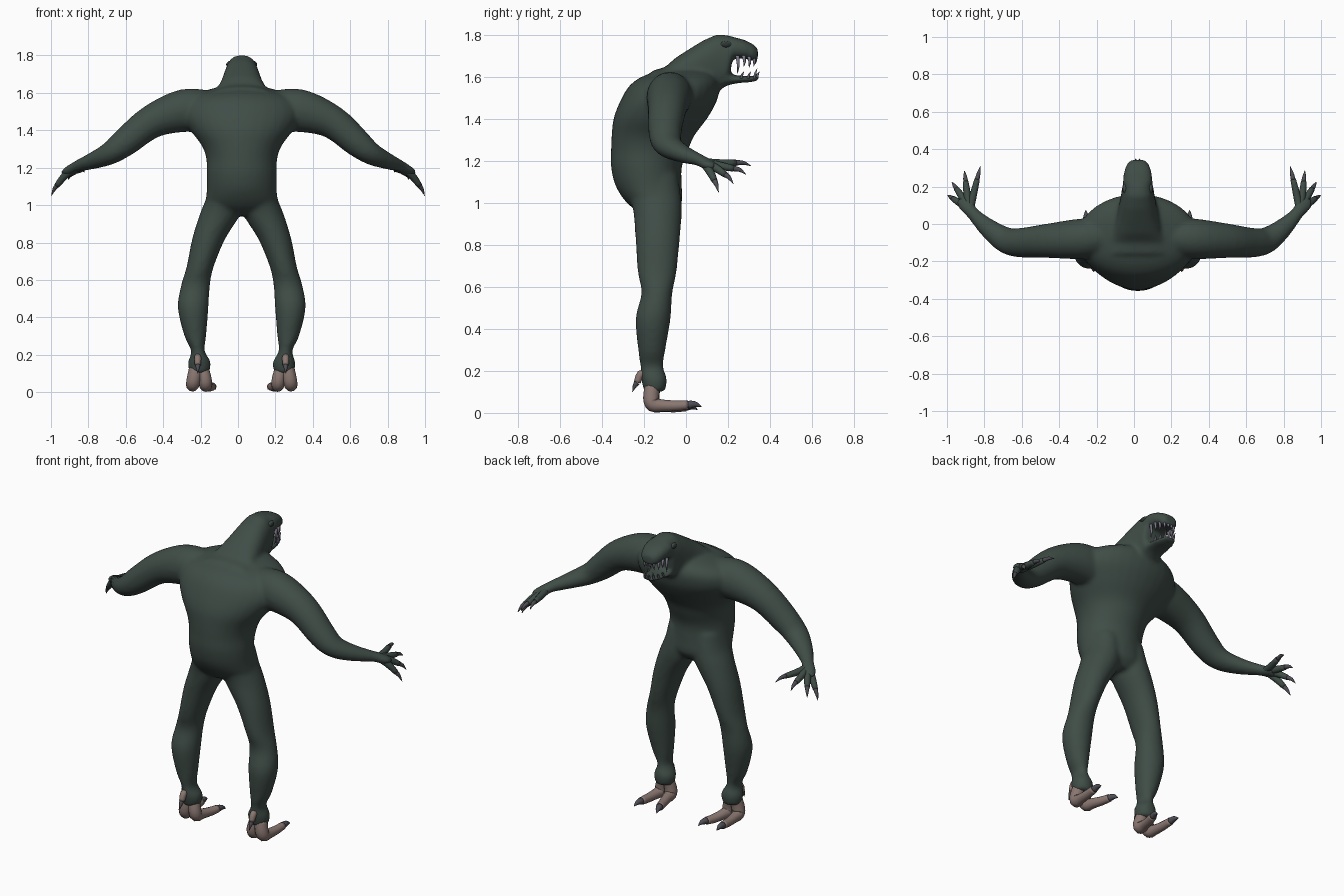
import bpy, bmesh, math
from mathutils import Vector

C = 0.02  # body axis sits slightly off centre; hands reach evenly to both sides
X, Y, Z = Vector((1, 0, 0)), Vector((0, 1, 0)), Vector((0, 0, 1))


def material(name, rgb):
    m = bpy.data.materials.new(name)
    m.diffuse_color = (*rgb, 1)
    return m


SKIN = material("dark green skin", (0.050, 0.073, 0.062))
TOE = material("pinkish brown toe", (0.255, 0.185, 0.165))
CLAW = material("grey claw", (0.075, 0.075, 0.09))
TOOTH = material("grey tooth", (0.19, 0.185, 0.24))
EYE = material("dark eye", (0.025, 0.033, 0.032))


def side(s, x):
    return s * x + C * min(1, max(0, (1 - x) / 0.5))


def power(v, e):
    return math.copysign(abs(v) ** e, v)


def loft(bm, rings, a=None, b=None, up=Z, n=24, e=1.0):
    """Rings (x, y, z, ra, rb); fixed axes a, b or following the path; e < 1 is boxier."""
    pts = [Vector(r[:3]) for r in rings]
    loops = []
    for i, r in enumerate(rings):
        u, v = a, b
        if a is None:
            t = (pts[min(i + 1, len(pts) - 1)] - pts[max(i - 1, 0)]).normalized()
            u = t.cross(up).normalized()
            v = u.cross(t)
        loops.append([bm.verts.new(pts[i] + u * r[3] * power(math.cos(k * math.tau / n), e)
                                   + v * r[-1] * power(math.sin(k * math.tau / n), e))
                      for k in range(n)])
    faces = [bm.faces.new(loops[0][::-1]), bm.faces.new(loops[-1])]
    for p, q in zip(loops, loops[1:]):
        for k in range(n):
            faces.append(bm.faces.new((p[k], p[(k + 1) % n], q[(k + 1) % n], q[k])))
    return faces


def finish(bm, name, *mats):
    bmesh.ops.recalc_face_normals(bm, faces=bm.faces)
    for f in bm.faces:
        f.smooth = True
    me = bpy.data.meshes.new(name)
    bm.to_mesh(me)
    bm.free()
    for m in mats:
        me.materials.append(m)
    ob = bpy.data.objects.new(name, me)
    bpy.context.collection.objects.link(ob)
    return ob


def spline(rings, steps=4):
    """Smooth the ring list with Catmull-Rom interpolation."""
    out = []
    for i in range(len(rings) - 1):
        p0, p1, p2, p3 = (rings[min(max(i + j, 0), len(rings) - 1)] for j in (-1, 0, 1, 2))
        for k in range(steps):
            t = k / steps
            out.append(tuple(0.5 * (2 * q1 + (q2 - q0) * t + (2 * q0 - 5 * q1 + 4 * q2 - q3) * t * t
                                    + (3 * q1 - q0 - 3 * q2 + q3) * t ** 3)
                             for q0, q1, q2, q3 in zip(p0, p1, p2, p3)))
    return out + [rings[-1]]


# Body: torso, head, jaw, legs and arms fused into one skin
body = bmesh.new()
torso = [(0.945, -0.21, -0.06, 0.13), (1.0, -0.282, -0.02, 0.19), (1.08, -0.335, -0.02, 0.187),
         (1.17, -0.357, -0.02, 0.187), (1.25, -0.357, 0.01, 0.19), (1.32, -0.354, 0.04, 0.215),
         (1.40, -0.345, 0.10, 0.275), (1.48, -0.315, 0.145, 0.32), (1.55, -0.275, 0.16, 0.31),
         (1.595, -0.22, 0.15, 0.25), (1.63, -0.13, 0.12, 0.13)]
loft(body, spline([(C, (y0 + y1) / 2, z, w, (y1 - y0) / 2) for z, y0, y1, w in torso]), X, Y, n=32)

head = [(-0.16, 1.42, 1.63, 0.20), (-0.10, 1.43, 1.645, 0.175), (-0.05, 1.44, 1.69, 0.14),
        (0.02, 1.46, 1.735, 0.118), (0.08, 1.48, 1.772, 0.105), (0.15, 1.53, 1.803, 0.09),
        (0.20, 1.56, 1.797, 0.083), (0.222, 1.685, 1.79, 0.08), (0.28, 1.687, 1.775, 0.074),
        (0.32, 1.672, 1.755, 0.060), (0.342, 1.68, 1.735, 0.038)]
loft(body, [(C, y, (z0 + z1) / 2, w, (z1 - z0) / 2) for y, z0, z1, w in head], X, Z, n=32, e=0.8)

jaw = [(0.14, 1.53, 1.615, 0.07), (0.20, 1.56, 1.612, 0.07), (0.25, 1.57, 1.606, 0.066),
       (0.30, 1.573, 1.604, 0.055), (0.345, 1.58, 1.606, 0.034)]
loft(body, [(C, y, (z0 + z1) / 2, w, (z1 - z0) / 2) for y, z0, z1, w in jaw], X, Z)

leg = [(1.13, 0.0, 0.175, -0.29, -0.04), (1.04, 0.0, 0.19, -0.27, -0.025),
       (0.95, 0.008, 0.225, -0.25, -0.02), (0.82, 0.088, 0.265, -0.24, -0.03),
       (0.67, 0.15, 0.295, -0.23, -0.045), (0.57, 0.17, 0.325, -0.212, -0.065),
       (0.45, 0.178, 0.342, -0.24, -0.073), (0.30, 0.19, 0.307, -0.228, -0.098),
       (0.22, 0.198, 0.27, -0.218, -0.108), (0.16, 0.165, 0.288, -0.213, -0.09),
       (0.10, 0.175, 0.28, -0.20, -0.10)]
arm = [(0.18, -0.07, 1.50, 0.10, 0.112), (0.31, -0.08, 1.505, 0.108, 0.115),
       (0.48, -0.09, 1.447, 0.092, 0.090), (0.62, -0.10, 1.335, 0.079, 0.076),
       (0.70, -0.085, 1.275, 0.07, 0.06), (0.79, -0.02, 1.235, 0.052, 0.044),
       (0.87, 0.06, 1.205, 0.035, 0.030), (0.90, 0.105, 1.182, 0.047, 0.027),
       (0.91, 0.14, 1.17, 0.042, 0.020)]
for s in (1, -1):
    loft(body, spline([(side(s, (a + b) / 2), (c + d) / 2, z, (b - a) / 2, (d - c) / 2)
                       for z, a, b, c, d in leg]), X, Y)
    loft(body, spline([(side(s, r[0]), *r[1:]) for r in arm]))
skin = finish(body, "body", SKIN)
mod = skin.modifiers.new("fuse", 'REMESH')
mod.mode, mod.voxel_size, mod.use_smooth_shade = 'VOXEL', 0.011, True
mod = skin.modifiers.new("soften", 'SMOOTH')
mod.factor, mod.iterations = 0.5, 10


def digit(name, s, path, tip, up, mat):
    """Fleshy digit along path, ending in a tapered claw."""
    bm = bmesh.new()
    rings = spline([(side(s, r[0]), *r[1:]) for r in path], 3)
    loft(bm, rings, up=up, n=12)
    x, y, z, r = rings[-1]
    end = Vector((side(s, tip[0]), tip[1], tip[2]))
    mid = Vector((x, y, z)).lerp(end, 0.5) + Vector((0, 0, 0.007))
    for f in loft(bm, spline([(x, y, z, r * 0.9), (*mid, r * 0.65), (*end, 0.001)], 3), up=up, n=12):
        f.material_index = 1
    finish(bm, name, mat, CLAW)


# Fingers: knuckle position and claw tip
fingers = [((0.868, 0.14, 1.188), (0.828, 0.31, 1.175)), ((0.895, 0.15, 1.178), (0.91, 0.285, 1.135)),
           ((0.918, 0.138, 1.168), (0.975, 0.225, 1.09)), ((0.930, 0.11, 1.155), (0.998, 0.155, 1.05))]
toes = [([(0.245, -0.16, 0.125, 0.037), (0.256, -0.166, 0.07, 0.038), (0.262, -0.155, 0.040, 0.036),
          (0.267, -0.115, 0.035, 0.029), (0.272, -0.05, 0.034, 0.025), (0.275, 0.01, 0.038, 0.022)],
         (0.278, 0.075, 0.03), X),
        ([(0.21, -0.155, 0.125, 0.034), (0.197, -0.163, 0.07, 0.036), (0.193, -0.152, 0.038, 0.035),
          (0.187, -0.11, 0.033, 0.029), (0.172, -0.05, 0.028, 0.025), (0.157, 0.0, 0.030, 0.022)],
         (0.14, 0.055, 0.015), X),
        # rear spur
        ([(0.235, -0.185, 0.19, 0.012), (0.235, -0.215, 0.185, 0.019),
          (0.235, -0.232, 0.145, 0.016)], (0.235, -0.255, 0.10), X)]
for s, label in ((1, "right"), (-1, "left")):
    for i, (k, t) in enumerate(fingers):
        k, t, w = Vector(k), Vector(t), Vector((0.88, 0.075, 1.198))
        bend = k.lerp(t, 0.58) + Vector((0, 0, 0.010))
        digit(f"{label}_finger_{i + 1}", s, [(*w, 0.018), (*k, 0.020), (*bend, 0.0145)], t, Z, SKIN)
    for i, (path, tip, up) in enumerate(toes):
        digit(f"{label}_toe_{i + 1}", s, path, tip, up, TOE)

    # Eye with a slim brow ring
    for name, grow, dx, mat in (("eye_rim", 1.25, -0.003, SKIN), ("eye", 1.0, 0.0, EYE)):
        bm = bmesh.new()
        bmesh.ops.create_uvsphere(bm, u_segments=20, v_segments=12, radius=1)
        bmesh.ops.scale(bm, vec=(0.012, 0.022 * grow, 0.014 * grow), verts=bm.verts)
        bmesh.ops.translate(bm, vec=(C + s * 0.071 + s * dx, 0.19, 1.752), verts=bm.verts)
        finish(bm, f"{label}_{name}", mat)

# Teeth: rows of curved spikes around both jaws
bm = bmesh.new()
for s in (1, -1):
    for x, y, ln in [(0.063, 0.245, 0.075), (0.057, 0.275, 0.04), (0.047, 0.300, 0.045),
                     (0.032, 0.322, 0.04), (0.011, 0.328, 0.03)]:
        loft(bm, [(C + s * x, y, 1.70, 0.009), (C + s * x, y + 0.004, 1.69 - ln / 2, 0.0065),
                  (C + s * x, y, 1.688 - ln, 0.0008)], X, Y, n=8)
    for x, y, ln in [(0.050, 0.262, 0.025), (0.042, 0.295, 0.025),
                     (0.030, 0.325, 0.04), (0.010, 0.336, 0.025)]:
        loft(bm, [(C + s * x, y, 1.592, 0.008), (C + s * x, y + 0.006, 1.60 + ln / 2, 0.005),
                  (C + s * x * 1.1, y + 0.014, 1.60 + ln, 0.0008)], X, Y, n=8)
finish(bm, "teeth", TOOTH)
